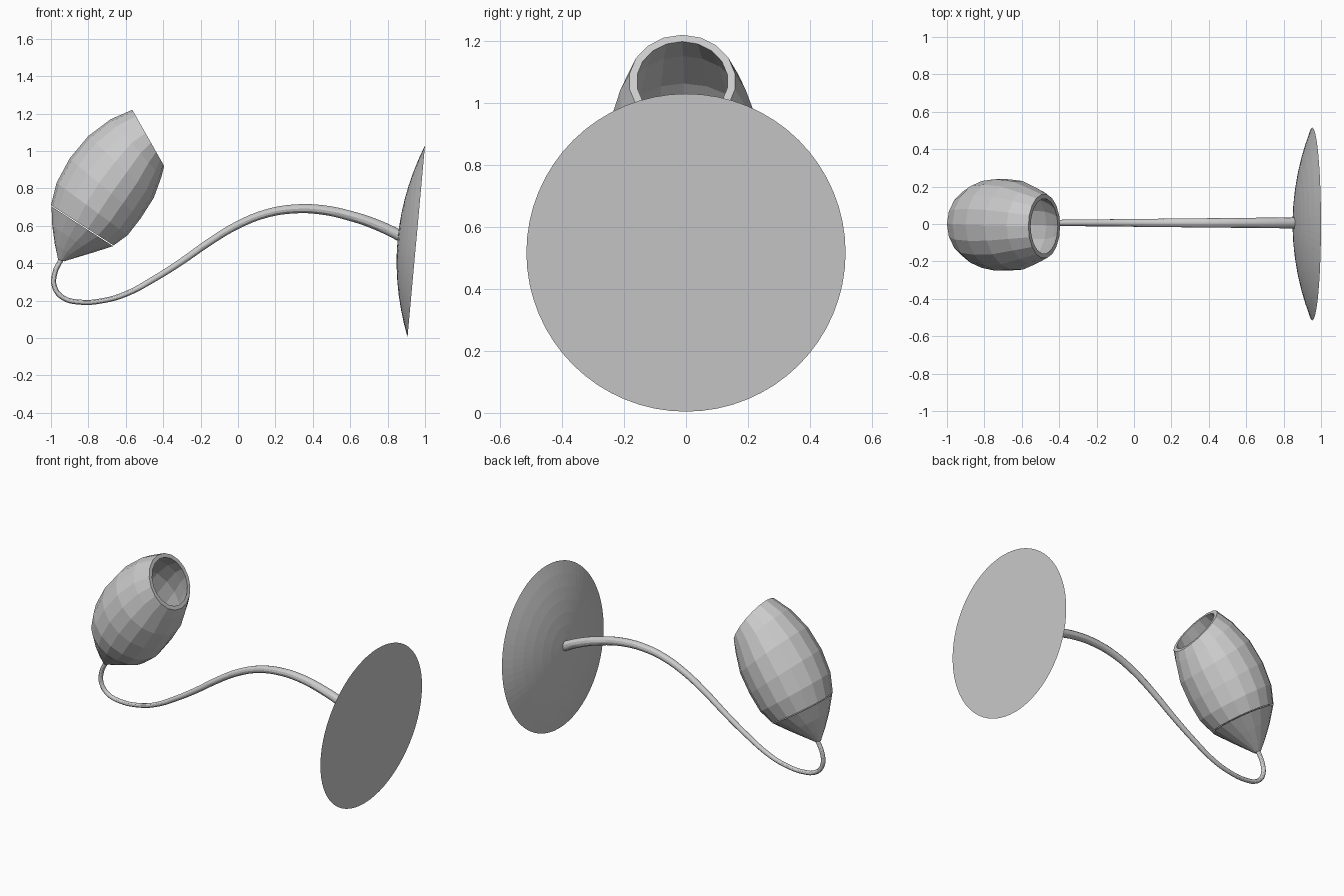
import bpy, bmesh
from math import sin, cos, pi
from mathutils import Vector

if "Cube" in bpy.data.objects:
    bpy.data.objects.remove(bpy.data.objects["Cube"])

grey = bpy.data.materials.new("satin grey")
grey.use_nodes = True
grey.diffuse_color = (0.6, 0.6, 0.6, 1)
grey.node_tree.nodes["Principled BSDF"].inputs["Base Color"].default_value = (0.6, 0.6, 0.6, 1)


def loft(name, rings, sides, cap_start=False, cap_end=False):
    """Skin rings given as (centre, in-plane radius vector, y radius)."""
    bm = bmesh.new()
    loops = []
    for centre, across, ry in rings:
        loops.append([bm.verts.new(centre + across * cos(2 * pi * i / sides)
                                   + Vector((0, ry * sin(2 * pi * i / sides), 0)))
                      for i in range(sides)])
    for a, b in zip(loops, loops[1:]):
        for i in range(sides):
            j = (i + 1) % sides
            bm.faces.new((a[i], a[j], b[j], b[i]))
    if cap_start:
        bm.faces.new(loops[0])
    if cap_end:
        bm.faces.new(loops[-1])
    bmesh.ops.recalc_face_normals(bm, faces=bm.faces)
    mesh = bpy.data.meshes.new(name)
    bm.to_mesh(mesh)
    bm.free()
    mesh.materials.append(grey)
    obj = bpy.data.objects.new(name, mesh)
    bpy.context.collection.objects.link(obj)
    return obj


def ring(left, right, y=0.0, scale=1.0):
    """Ring spanning two silhouette points in the xz plane."""
    l, r = Vector((left[0], y, left[1])), Vector((right[0], y, right[1]))
    across = (r - l) / 2 * scale
    return (l + r) / 2, across, across.length


# Wall plate: tilted shallow dome with a flat back
centre = Vector((0.953, 0.0, 0.517))
up = Vector((0.093, 0, 1.02)).normalized()
out = Vector((-up.z, 0, up.x))
R, depth, steps = 0.515, 0.1, 7
plate = [(centre + out * depth * (1 - t * t), up * R * t, R * t)
         for t in [max(1 - k / steps, 0.01) for k in range(steps + 1)]]
loft("wall_plate", plate, 64, cap_start=True, cap_end=True)

# Shade: bent tulip of rings between its outer and inner silhouettes
SIDES = 18
outer = [(-1.0, 0.71), (-0.97, 0.83), (-0.9, 0.96), (-0.8, 1.08), (-0.68, 1.17), (-0.565, 1.22)]
inner = [(-0.665, 0.495), (-0.59, 0.55), (-0.52, 0.64), (-0.45, 0.75), (-0.41, 0.86), (-0.395, 0.92)]
body = [ring(a, b, -0.012 * k / 5) for k, (a, b) in enumerate(zip(outer, inner))]
lining = [(c, v * (1 - 0.025 / v.length), r - 0.025) for c, v, r in reversed(body)]
loft("shade", body + lining, SIDES, cap_end=True)

# Cup below the shade, tapering to the arm
cup = [ring((-0.997, 0.703), (-0.668, 0.491)), ring((-0.993, 0.6), (-0.775, 0.457)),
       ring((-0.98, 0.505), (-0.865, 0.43)), ring((-0.962, 0.42), (-0.93, 0.41))]
loft("shade_cup", cup, SIDES, cap_start=True, cap_end=True)

# Swan-neck arm: tapered tube
path = [(0.9, 0.53), (0.75, 0.602), (0.6, 0.653), (0.45, 0.685), (0.3, 0.69), (0.15, 0.665),
        (0, 0.605), (-0.15, 0.515), (-0.3, 0.41), (-0.45, 0.315), (-0.6, 0.235), (-0.72, 0.2),
        (-0.85, 0.192), (-0.935, 0.215), (-0.98, 0.27), (-0.98, 0.345), (-0.94, 0.43)]
curve = bpy.data.curves.new("arm", 'CURVE')
curve.dimensions = '3D'
curve.bevel_depth = 0.03
curve.bevel_resolution = 4
curve.resolution_u = 4
curve.use_fill_caps = True
curve.materials.append(grey)
spline = curve.splines.new('BEZIER')
spline.bezier_points.add(len(path) - 1)
for p, (x, z) in zip(spline.bezier_points, path):
    p.co = (x, 0.006, z)
    p.handle_left_type = p.handle_right_type = 'AUTO'
    p.radius = 0.45 + 0.55 * max(0, (x + 0.7) / 1.6)
arm = bpy.data.objects.new("arm", curve)
bpy.context.collection.objects.link(arm)
bpy.ops.object.select_all(action='DESELECT')
arm.select_set(True)
bpy.context.view_layer.objects.active = arm
bpy.ops.object.convert(target='MESH')
bpy.ops.object.shade_smooth_by_angle()
